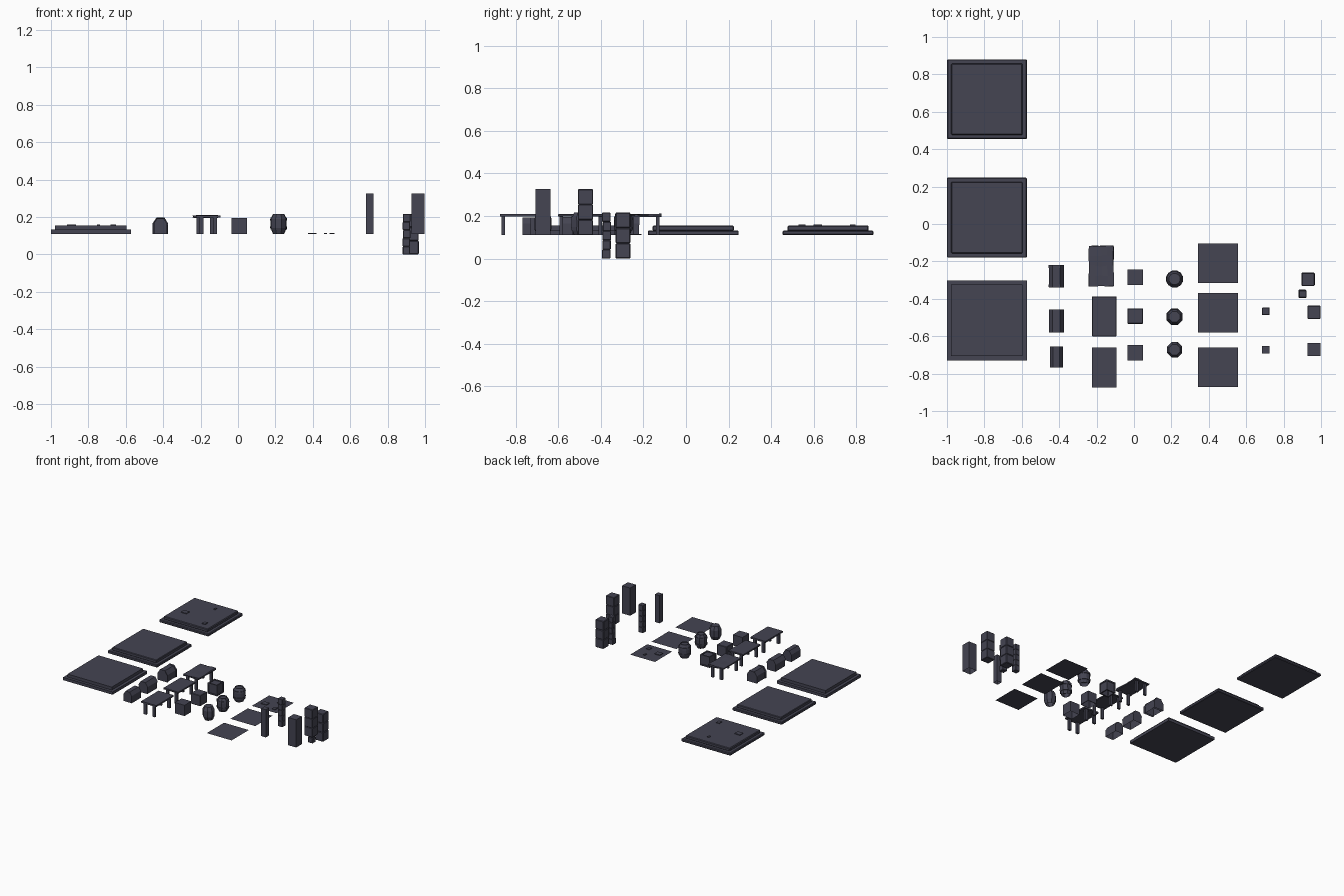
import bpy, bmesh, math, random

if "Cube" in bpy.data.objects:
    bpy.data.objects.remove(bpy.data.objects["Cube"])

random.seed(4)
mat = bpy.data.materials.new("dark_slate")
mat.diffuse_color = (0.058, 0.058, 0.085, 1)
mat.use_nodes = True
mat.node_tree.nodes["Principled BSDF"].inputs["Base Color"].default_value = mat.diffuse_color
Z0 = 0.11  # base level of most props


def finish(bm, name):
    bmesh.ops.recalc_face_normals(bm, faces=bm.faces)
    me = bpy.data.meshes.new(name)
    bm.to_mesh(me)
    bm.free()
    ob = bpy.data.objects.new(name, me)
    bpy.context.collection.objects.link(ob)
    me.materials.append(mat)
    return ob


def add_box(bm, x, y, z, sx, sy, sz, bevel=0, hollow=False):
    """Box centred on x, y and standing on z; hollow leaves out the bottom."""
    t = bmesh.new()
    bmesh.ops.create_cube(t, size=1)
    for v in t.verts:
        v.co = (x + v.co.x * sx, y + v.co.y * sy, z + (v.co.z + 0.5) * sz)
    if bevel:
        bmesh.ops.bevel(t, geom=t.edges[:], offset=bevel, segments=1, affect='EDGES')
    t.normal_update()
    if hollow:
        low = [f for f in t.faces if f.normal.z < -0.9]
        bmesh.ops.delete(t, geom=low, context='FACES')
    me = bpy.data.meshes.new("tmp")
    t.to_mesh(me)
    t.free()
    bm.from_mesh(me)
    bpy.data.meshes.remove(me)


def box(name, *args, **kw):
    bm = bmesh.new()
    add_box(bm, *args, **kw)
    return finish(bm, name)


def add_prism(bm, prof, x, y0, y1, caps=True):
    """Profile in x, z swept along y, open at the bottom."""
    a = [bm.verts.new((x + p[0], y0, p[1])) for p in prof]
    b = [bm.verts.new((x + p[0], y1, p[1])) for p in prof]
    for i in range(len(prof) - 1):
        bm.faces.new((a[i], a[i + 1], b[i + 1], b[i]))
    if caps:
        bm.faces.new(a)
        bm.faces.new(b)


def lathe(name, x, y, prof, n):
    bm = bmesh.new()
    rings = [[bm.verts.new((x + r * math.cos((k + .5) * math.tau / n),
                            y + r * math.sin((k + .5) * math.tau / n), z))
              for k in range(n)] for r, z in prof]
    for a, b in zip(rings, rings[1:]):
        for k in range(n):
            bm.faces.new((a[k], a[(k + 1) % n], b[(k + 1) % n], b[k]))
    bm.faces.new(rings[-1])
    return finish(bm, name)


# loose stones shared by the detailed platform and the detailed floor tile
def stones(name, items, z, h):
    bm = bmesh.new()
    for x, y, sx, sy in items:
        add_box(bm, x, y, z, sx, sy, h, hollow=True)
    finish(bm, name)


# stepped platforms in three detail levels
for i, y in enumerate((-0.515, 0.034, 0.667)):
    bev = (0, 0.004, 0.005)[i]
    box(f"platform_base_{i+1}", -0.7865, y, Z0, 0.427, 0.427, 0.022, bevel=bev)
    box(f"platform_top_{i+1}", -0.7865, y, Z0 + 0.02, 0.382, 0.382, 0.025, bevel=bev)
stones("platform_stones", [(-0.889, 0.618, .048, .04), (-0.667, 0.545, .027, .034),
                           (-0.746, 0.783, .015, .024)], 0.154, 0.006)

# chests with faceted lids
for i, (y0, y1, w) in enumerate(((-0.768, -0.656, .035), (-0.578, -0.457, .037),
                                 (-0.338, -0.22, .037))):
    bm = bmesh.new()

    def lid(g, zb):
        return [(-w - g, zb), (-w - g, .165), (-w * .5 - g * .5, .192 + g),
                (w * .5 + g * .5, .192 + g), (w + g, .165), (w + g, zb)]
    add_prism(bm, lid(0, Z0), -0.415, y0, y1)
    if i:
        add_prism(bm, lid(.003, .158), -0.415, y0 - .001, y1 + .001)
    if i == 2:
        for a, b in ((y0, y0 + .014), (y1 - .014, y1)):
            add_prism(bm, lid(.005, Z0), -0.415, a, b)
    finish(bm, f"chest_{i+1}")

# tables: a slab and four legs, the last one warped
for i, (x, y) in enumerate(((-0.159, -0.767), (-0.159, -0.494), (-0.175, -0.225))):
    bm = bmesh.new()
    add_box(bm, x, y, 0.197, 0.13, 0.214, 0.012, bevel=0.002 if i == 1 else 0)
    if i == 2:
        bmesh.ops.subdivide_edges(bm, edges=bm.edges[:], cuts=3, use_grid_fill=True)
        for v in bm.verts:
            v.co.x += random.uniform(-.003, .003)
            v.co.y += random.uniform(-.003, .003)
            v.co.z += random.uniform(-.002, .002)
    finish(bm, f"table_top_{i+1}")
    for sx in (-1, 1):
        for sy in (-1, 1):
            box(f"table_leg_{i+1}", x + sx * .037, y + sy * .092, Z0, .022, .016, .088)

# crates, open underneath; the last with a raised frame
for i, y in enumerate((-0.688, -0.492, -0.285)):
    if i < 2:
        box(f"crate_{i+1}", 0.007, y, Z0, .083, .083, .084, bevel=.003 * i, hollow=True)
        continue
    box("crate_3", 0.007, y, Z0 + .003, .073, .073, .076, hollow=True)
    bm = bmesh.new()
    for a in (-1, 1):
        for b in (-1, 1):
            add_box(bm, .007 + a * .0365, y + b * .0365, Z0, .01, .01, .084)
        for z in (Z0, Z0 + .074):
            add_box(bm, .007 + a * .0365, y, z, .01, .073, .01)
            add_box(bm, .007, y + a * .0365, z, .073, .01, .01)
    finish(bm, "crate_frame_3")

# barrels
simple = [(.031, .11), (.044, .14), (.044, .188), (.031, .215)]
hooped = [(.031, .11), (.041, .133), (.045, .133), (.047, .148), (.044, .149), (.044, .181),
          (.047, .182), (.045, .197), (.041, .197), (.031, .217), (.027, .217), (.027, .212)]
for i, (y, prof, n) in enumerate(((-0.672, simple, 8), (-0.496, hooped, 8),
                                  (-0.294, hooped, 12))):
    lathe(f"barrel_{i+1}", 0.217, y, prof, n)

# thin floor tiles
for i, y in enumerate((-0.766, -0.474, -0.21)):
    bm = bmesh.new()
    bm.faces.new([bm.verts.new((.448 + a * .107, y + b * .106, Z0))
                  for a, b in ((-1, -1), (1, -1), (1, 1), (-1, 1))])
    finish(bm, f"floor_tile_{i+1}")
stones("floor_stones", [(.397, -.23, .047, .04), (.502, -.262, .026, .034),
                        (.468, -.163, .014, .024)], Z0, 0.005)


# pillars: plain box, grooved blocks, loosely stacked blocks
def pillar(name, x, y, z, w, n, gap, jitter, h=.216):
    bm = bmesh.new()
    step = h / n
    for k in range(n):
        dx, dy = (random.uniform(-jitter, jitter) for _ in "xy")
        add_box(bm, x + dx, y + dy, z + k * step, w, w, step,
                bevel=gap, hollow=n == 1)
    finish(bm, name)


pillar("thick_pillar_1", .963, -.672, Z0, .07, 1, 0, 0)
pillar("thick_pillar_2", .963, -.472, Z0, .07, 3, .003, 0)
pillar("thick_pillar_3", .931, -.297, 0, .07, 3, .004, .002)
pillar("thin_pillar_1", .705, -.672, Z0, .04, 1, 0, 0)
pillar("thin_pillar_2", .705, -.467, Z0, .04, 5, .002, 0)
pillar("thin_pillar_3", .901, -.373, 0, .04, 5, .003, .002)
